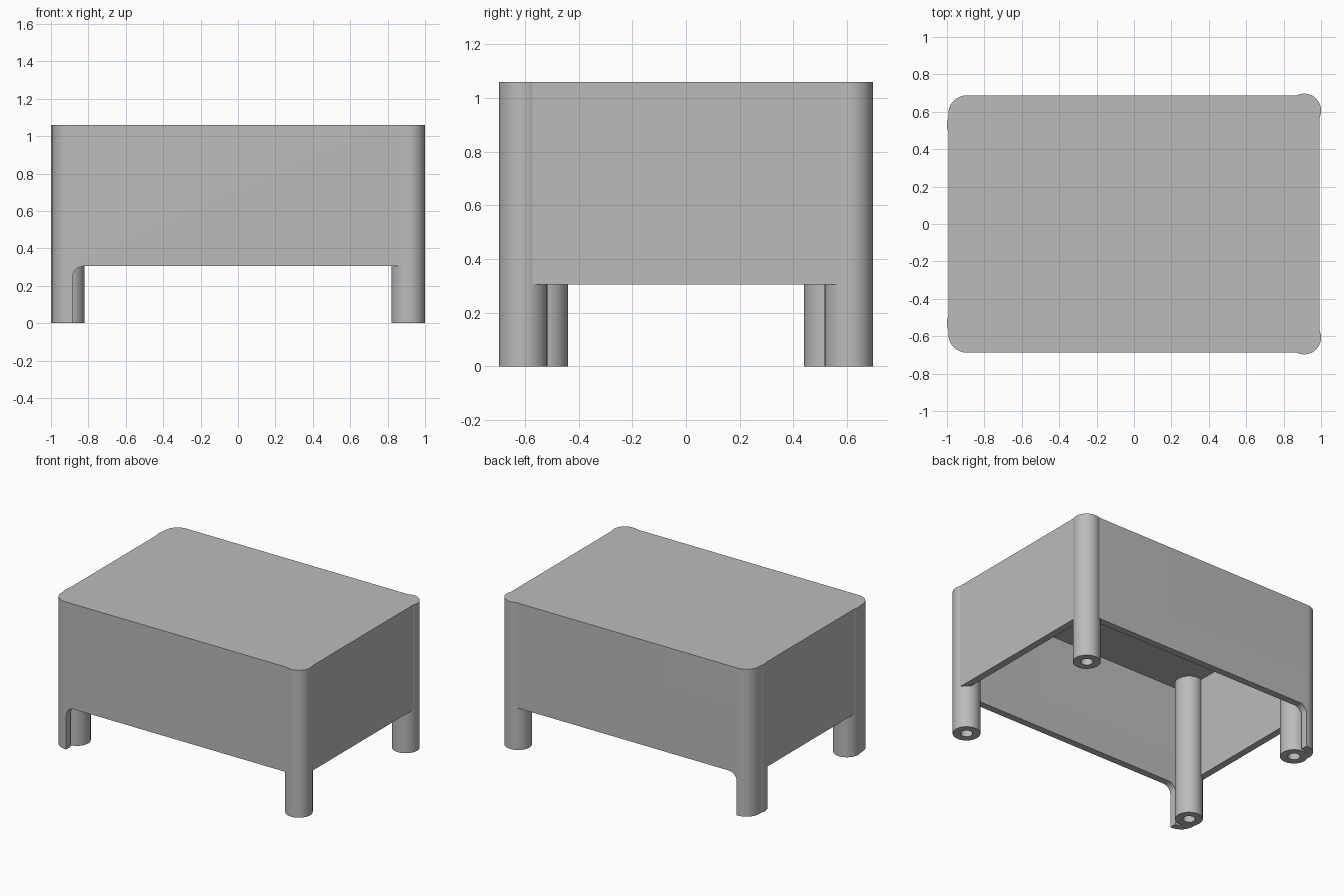
import bpy
import bmesh
from math import sin, cos, pi, radians

default = bpy.data.objects.get("Cube")
if default:
    bpy.data.objects.remove(default, do_unlink=True)

TOP, RIM, LID, WALL = 1.06, 0.305, 0.04, 0.05
HALF_X, HALF_Y, CORNER = 0.993, 0.688, 0.1
LEG_R, HOLE_R = 0.09, 0.04

grey = bpy.data.materials.new("plain grey")
grey.use_nodes = True
colour = (0.5, 0.5, 0.5, 1)
grey.diffuse_color = colour
grey.node_tree.nodes["Principled BSDF"].inputs["Base Color"].default_value = colour


def finish(name, bm):
    """Turn a bmesh into a named object with the shared material."""
    bmesh.ops.recalc_face_normals(bm, faces=bm.faces)
    mesh = bpy.data.meshes.new(name)
    bm.to_mesh(mesh)
    bm.free()
    mesh.materials.append(grey)
    obj = bpy.data.objects.new(name, mesh)
    bpy.context.collection.objects.link(obj)
    return obj


def prism(name, points, offset):
    """Extrude a closed outline of 3D points along an offset."""
    bm = bmesh.new()
    face = bm.faces.new([bm.verts.new(p) for p in points])
    moved = bmesh.ops.extrude_face_region(bm, geom=[face], use_keep_orig=True)["geom"]
    verts = [v for v in moved if isinstance(v, bmesh.types.BMVert)]
    bmesh.ops.translate(bm, verts=verts, vec=offset)
    return finish(name, bm)


def lathe(name, profile, x, y, steps=48):
    """Spin a radius/height profile around a vertical axis."""
    bm = bmesh.new()
    verts = [bm.verts.new((r, 0, z)) for r, z in profile]
    edges = [bm.edges.new(pair) for pair in zip(verts, verts[1:])]
    bmesh.ops.spin(bm, geom=verts + edges, cent=(0, 0, 0), axis=(0, 0, 1),
                   angle=2 * pi, steps=steps, use_merge=True)
    bmesh.ops.remove_doubles(bm, verts=bm.verts, dist=1e-4)
    bmesh.ops.translate(bm, verts=bm.verts, vec=(x, y, 0))
    return finish(name, bm)


def rounded_rectangle(hx, hy, r, z, steps=12):
    points = []
    for quarter, (sx, sy) in enumerate([(1, 1), (-1, 1), (-1, -1), (1, -1)]):
        for i in range(steps + 1):
            a = (quarter + i / steps) * pi / 2
            points.append((sx * (hx - r) + r * cos(a), sy * (hy - r) + r * sin(a), z))
    return points


def cut(target, cutter):
    mod = target.modifiers.new("cut", 'BOOLEAN')
    mod.operation = 'DIFFERENCE'
    mod.solver = 'EXACT'
    mod.object = cutter
    bpy.context.view_layer.objects.active = target
    bpy.ops.object.modifier_apply(modifier=mod.name)
    bpy.data.objects.remove(cutter, do_unlink=True)


def smooth(obj):
    bpy.ops.object.select_all(action='DESELECT')
    obj.select_set(True)
    bpy.context.view_layer.objects.active = obj
    bpy.ops.object.shade_smooth_by_angle(angle=radians(30))


# Case: rounded box, hollow and open underneath
case = prism("case", rounded_rectangle(HALF_X, HALF_Y, CORNER, 0), (0, 0, TOP))
inside = rounded_rectangle(HALF_X - WALL, HALF_Y - WALL, CORNER - WALL, -0.1)
cut(case, prism("hollow", inside, (0, 0, TOP - LID + 0.1)))

# Opening under the walls, filleted beside the two corner guards
guard_x, fillet = -0.885, 0.06
opening = [(1.2, -1, -0.1), (1.2, -1, RIM)]
for i in range(9):
    a = pi / 2 * (1 + i / 8)
    opening.append((guard_x + fillet + fillet * cos(a), -1, RIM - fillet + fillet * sin(a)))
opening.append((guard_x, -1, -0.1))
cut(case, prism("opening", opening, (0, 2, 0)))

# Opening under the end wall between the guards
end = [(-1.2, -0.53, -0.1), (-0.8, -0.53, -0.1), (-0.8, 0.53, -0.1), (-1.2, 0.53, -0.1)]
cut(case, prism("end_opening", end, (0, 0, RIM + 0.1)))

# Tubular legs, seated in sockets cut through the case
solid = [(0, TOP + 0.1), (LEG_R, TOP + 0.1), (LEG_R, -0.1), (0, -0.1)]
tube = [(0, TOP), (LEG_R, TOP), (LEG_R, 0), (HOLE_R, 0), (HOLE_R, 0.95), (0, 0.95)]
for side, x, y in (("left", 0.91, 0.607), ("right", -0.91, 0.53)):
    for end_name, sign in (("front", -1), ("back", 1)):
        cut(case, lathe("socket", solid, x, sign * y))
        smooth(lathe(f"{end_name}_{side}_leg", tube, x, sign * y))
smooth(case)
